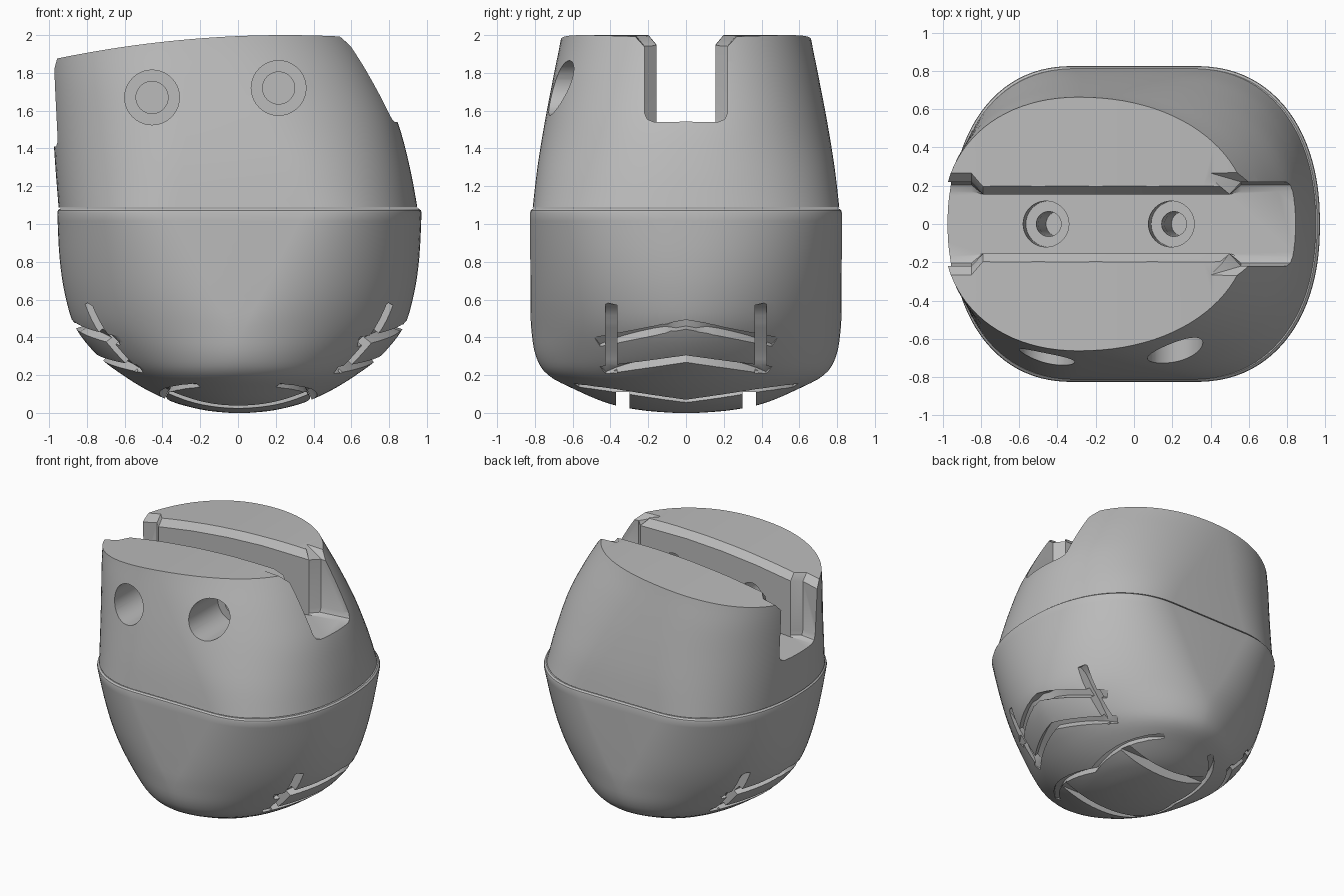
import bpy, bmesh, math
from mathutils import Vector

if "Cube" in bpy.data.objects:
    bpy.data.objects.remove(bpy.data.objects["Cube"])

grey = bpy.data.materials.new("plain grey")
grey.use_nodes = True
grey.diffuse_color = (0.5, 0.5, 0.5, 1)
grey.node_tree.nodes["Principled BSDF"].inputs["Base Color"].default_value = (0.5, 0.5, 0.5, 1)


def loft(name, rings):
    """Skin a list of closed rings and cap both ends."""
    bm = bmesh.new()
    rows = [[bm.verts.new(p) for p in ring] for ring in rings]
    for a, b in zip(rows, rows[1:]):
        n = len(a)
        for i in range(n):
            bm.faces.new((a[i], a[(i + 1) % n], b[(i + 1) % n], b[i]))
    bm.faces.new(rows[0][::-1])
    bm.faces.new(rows[-1])
    bmesh.ops.recalc_face_normals(bm, faces=bm.faces)
    mesh = bpy.data.meshes.new(name)
    bm.to_mesh(mesh)
    bm.free()
    mesh.materials.append(grey)
    ob = bpy.data.objects.new(name, mesh)
    bpy.context.collection.objects.link(ob)
    return ob


def cut(ob, cutter, keep=False):
    """Subtract the cutter and drop it."""
    bpy.context.view_layer.objects.active = ob
    mod = ob.modifiers.new("cut", 'BOOLEAN')
    mod.operation, mod.solver, mod.object = 'DIFFERENCE', 'EXACT', cutter
    bpy.ops.object.modifier_apply(modifier=mod.name)
    if not keep:
        bpy.data.objects.remove(cutter)


def rod(start, end, radius):
    a, b = Vector(start), Vector(end)
    bpy.ops.mesh.primitive_cylinder_add(vertices=40, radius=radius, depth=(b - a).length, location=(a + b) / 2)
    ob = bpy.context.object
    ob.rotation_euler = (b - a).to_track_quat('Z', 'Y').to_euler()
    ob.data.materials.append(grey)
    bpy.context.view_layer.update()
    return ob


def refine(rows, steps=4):
    """Catmull-Rom interpolation between section rows."""
    out = []
    for i in range(len(rows) - 1):
        p = [rows[max(i - 1, 0)], rows[i], rows[i + 1], rows[min(i + 2, len(rows) - 1)]]
        for k in range(steps):
            t = k / steps
            out.append([b + t / 2 * (c - a + t * (2 * a - 5 * b + 4 * c - d + t * (3 * (b - c) + d - a)))
                        for a, b, c, d in zip(*p)])
    return out + [rows[-1]]


def section(z, left, right, half, power, flat, mid, count=96):
    """Superelliptical outline with straight sides and separate left and right reach."""
    ring = []
    for i in range(count):
        angle = math.tau * (i + .5) / count
        c, s = math.cos(angle), math.sin(angle)
        reach = right - mid if c > 0 else mid - left
        x = flat + (reach - flat) * abs(c) ** (2 / power)
        ring.append((mid + math.copysign(1, c) * x, math.copysign(abs(s) ** (2 / power), s) * half, z))
    return ring


# Lower shell: height, half length, half depth, outline power, half straight side
LOWER = [(0, .05, .06, 2, 0), (.01, .16, .2, 2, 0), (.03, .26, .33, 2, 0), (.06, .36, .44, 2, 0),
         (.12, .49, .58, 1.95, 0), (.2, .62, .73, 1.9, 0), (.3, .75, .795, 1.8, 0),
         (.45, .87, .82, 1.85, .01), (.62, .925, .824, 1.95, .1), (.82, .955, .825, 2.07, .2),
         (1.06, .967, .825, 2.22, .32)]
rows = refine(LOWER)
rows += [(1.072, .964, .822, 2.22, .32), (1.082, .952, .81, 2.22, .32)]
lower = loft("lower_shell", [section(z, -x + .01, x + .005, y, n, f, 0) for z, x, y, n, f in rows])

# Upper shell: height, left, right, half depth, outline power, half straight side, widest point
UPPER = [(1.087, -.95, .95, .812, 2.22, .3, 0), (1.3, -.967, .91, .787, 2.2, .22, -.04),
         (1.54, -.983, .845, .748, 2.2, .12, -.12), (1.76, -.997, .74, .706, 2.2, .05, -.2),
         (1.95, -1.008, .63, .668, 2.15, 0, -.26), (2.1, -1.015, .525, .64, 2.1, 0, -.3)]
upper = loft("upper_shell", [section(*r) for r in refine(UPPER)])


def crown(x):
    return 2.0 - .085 * (x - .25) ** 2


def floor(x):
    return 1.41 + .072 * (x + .98)


# Gently curved top face
xs = [-1.2 + .06 * i for i in range(41)]
edge = [(x, crown(x)) for x in xs] + [(1.2, 2.4), (-1.2, 2.4)]
cut(upper, loft("top_cutter", [[(x, y, z) for x, z in edge] for y in (-1, 1)]))


def slot_ring(height, wide_spread, spread, step_in, step_out):
    """Slot outline: wide ends, narrow middle."""
    wide, narrow = .22 + wide_spread, .155 + spread
    side = [(-1.2, wide), (-.85, wide), (-.79, narrow), (-.5, narrow), (-.2, narrow), (.1, narrow),
            (step_in, narrow), (step_out, wide), (.75, wide), (1.2, wide)]
    side = [(x, w, height(x)) for x, w in side]
    return side + [(x, -w, z) for x, w, z in reversed(side)]


# Lengthwise slot, wider at both ends, with chamfered rims
cut(upper, loft("slot_cutter", [
    slot_ring(floor, -.05, 0, .5, .56),
    slot_ring(lambda x: floor(x) + .015, -.015, 0, .5, .56),
    slot_ring(lambda x: floor(x) + .05, 0, 0, .5, .56),
    slot_ring(lambda x: crown(x) - .05, 0, 0, .5, .56),
    slot_ring(lambda x: crown(x) + .01, .055, .05, .44, .37),
    slot_ring(lambda x: 2.4, .055, .05, .44, .37)]))

# Stepped screw holes through the front wall
for x, z in ((-.455, 1.67), (.215, 1.72)):
    cut(upper, rod((x, -1, z), (x, -.35, z), .145))
    cut(upper, rod((x, -1, z), (x, 0, z), .085))

# Stepped holes sunk into the slot floor
down = Vector((.072, 0, -1))
for x in (-.46, .195):
    top = Vector((x, 0, floor(x)))
    cut(upper, rod(top - down * .1, top + down * .2, .12))
    drill = rod(top - down * .1, top + down * .9, .065)
    cut(upper, drill, keep=True)
    cut(lower, drill)


def skin(y, z, side):
    """Point on the lower shell at a given depth and height."""
    for a, b in zip(LOWER, LOWER[1:]):
        if a[0] <= z <= b[0]:
            t = (z - a[0]) / (b[0] - a[0])
            _, rx, ry, n, f = [p + (q - p) * t for p, q in zip(a, b)]
            return Vector((side * (f + (rx - f) * max(0, 1 - abs(y / ry) ** n) ** (1 / n)), y, z))


def groove(path, side, width, depth):
    """Cut a channel that follows the shell and fades at its ends."""
    pts = [skin(y, z, side) for y, z in path]
    rings = []
    for i, (p, (y, z)) in enumerate(zip(pts, path)):
        along = (pts[min(i + 1, len(pts) - 1)] - pts[max(i - 1, 0)]).normalized()
        e = .004
        out = (skin(y + e, z, side) - skin(y - e, z, side)).cross(
            skin(y, z + e, side) - skin(y, z - e, side))
        if out.dot(p - Vector((0, 0, .8))) < 0:
            out = -out
        out.y = 0
        out.normalize()
        across = along.cross(out).normalized() * width / 2
        u = abs(2 * i / (len(pts) - 1) - 1)
        d = depth * (1 - u ** 4) + .004
        rings.append([p + across + out * .05, p - across + out * .05,
                      p - across - out * d, p + across - out * d])
    cut(lower, loft("groove_cutter", rings))


# Tread: chevrons and upright channels at both ends
for side in (-1, 1):
    for reach, mid_z, end_z, width in ((.47, .47, .38, .055), (.44, .29, .23, .055), (.58, .065, .15, .04)):
        ys = [reach * (i / 8 - 1) for i in range(17)]
        groove([(y, mid_z + (end_z - mid_z) * abs(y) / reach) for y in ys], side, width, .05)
    for y in (-.395, .395):
        groove([(y, .22 + .04 * i) for i in range(10)], side, .06, .045)

# Tread: straight channels along the underside
for y in (-.335, .335):
    cut(lower, loft("channel_cutter", [
        [(x, y - .035, -.1), (x, y + .035, -.1), (x, y + .035, .11), (x, y - .035, .11)] for x in (-.7, .7)]))

# Smooth shading with crisp edges
bpy.ops.object.select_all(action='DESELECT')
for ob in (lower, upper):
    ob.select_set(True)
bpy.context.view_layer.objects.active = upper
bpy.ops.object.shade_smooth_by_angle(angle=math.radians(30))
